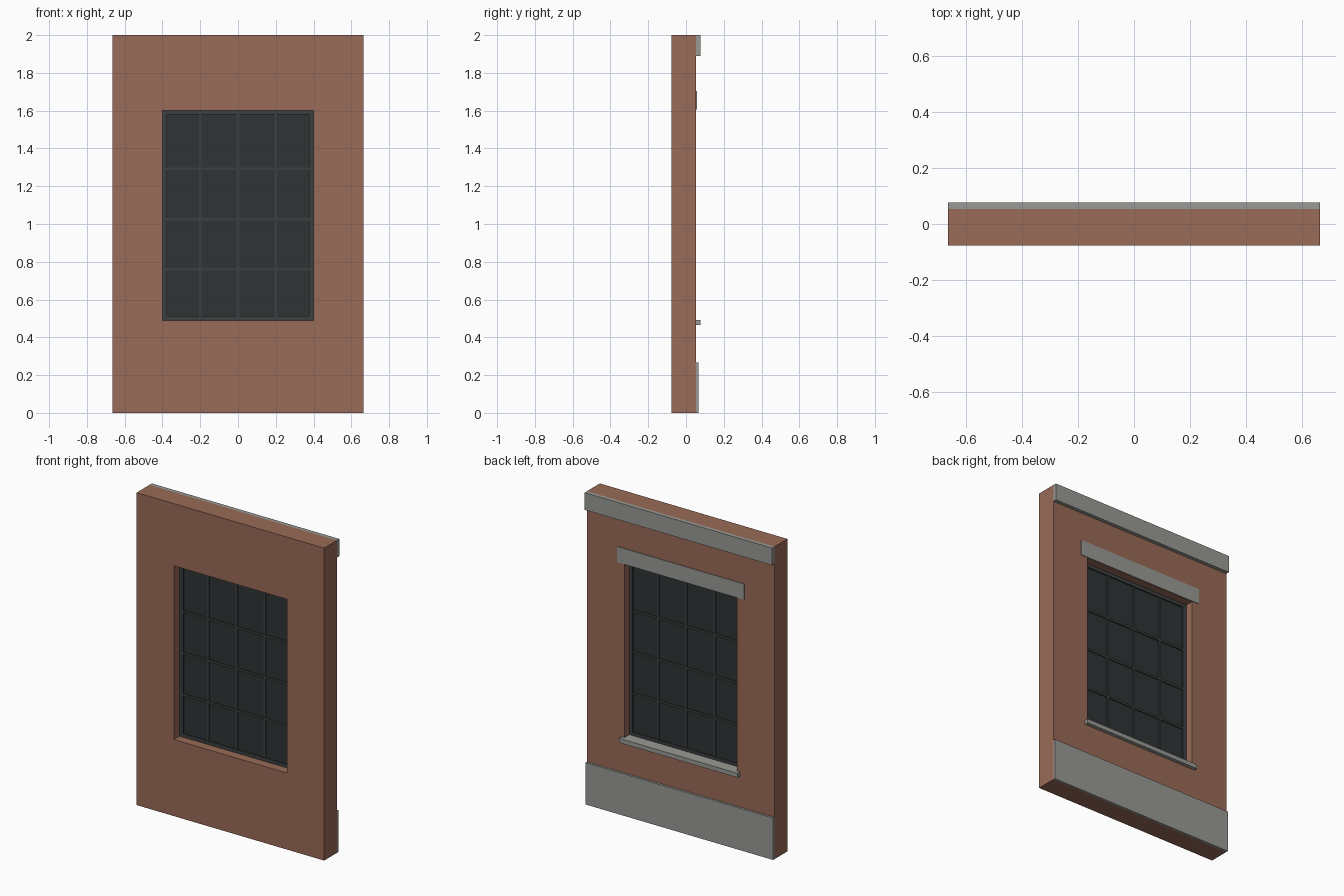
import bpy, bmesh

if "Cube" in bpy.data.objects:
    bpy.data.objects.remove(bpy.data.objects["Cube"])


def material(name, rgb):
    m = bpy.data.materials.new(name)
    m.diffuse_color = (*rgb, 1)
    m.use_nodes = True
    m.node_tree.nodes["Principled BSDF"].inputs["Base Color"].default_value = m.diffuse_color
    return m


brick = material("brick", (0.32, 0.145, 0.095))
stone = material("stone", (0.32, 0.32, 0.30))
metal = material("dark_metal", (0.045, 0.05, 0.052))
pane = material("dark_glass", (0.028, 0.033, 0.036))


def finish(name, bm, mat):
    bmesh.ops.recalc_face_normals(bm, faces=bm.faces)
    me = bpy.data.meshes.new(name)
    bm.to_mesh(me)
    bm.free()
    me.materials.append(mat)
    ob = bpy.data.objects.new(name, me)
    bpy.context.collection.objects.link(ob)
    return ob


def box(name, x, y, z, mat):
    bm = bmesh.new()
    bmesh.ops.create_cube(bm, size=1)
    for v in bm.verts:
        v.co = [r[0] + (c + 0.5) * (r[1] - r[0]) for c, r in zip(v.co, (x, y, z))]
    return finish(name, bm, mat)


def ring(name, outer, inner, y, mat):
    """Rectangular slab with a rectangular hole; rects are (half width, z0, z1)."""
    bm = bmesh.new()
    loops = []
    for yy in y:
        for w, z0, z1 in (outer, inner):
            pts = ((-w, z0), (w, z0), (w, z1), (-w, z1))
            loops.append([bm.verts.new((px, yy, pz)) for px, pz in pts])
    of, inf, ob, inb = loops
    for a, b in ((of, inf), (inf, inb), (inb, ob), (ob, of)):
        for i in range(4):
            j = (i + 1) % 4
            bm.faces.new((a[i], a[j], b[j], b[i]))
    return finish(name, bm, mat)


W = 0.664
BACK = 0.053

# Brick wall with window opening
ring("wall", (W, 0, 2), (0.4, 0.49, 1.602), (-0.077, BACK), brick)

# Stone trim on the back face
box("cornice", (-W, W), (BACK, 0.077), (1.89, 2), stone)
box("plinth", (-W, W), (BACK, 0.067), (0, 0.268), stone)
box("lintel", (-0.45, 0.45), (BACK, 0.057), (1.605, 1.705), stone)
box("sill", (-0.42, 0.42), (0.0, 0.077), (0.465, 0.493), stone)

# Window frame, glass and glazing bars
ring("window_frame", (0.4, 0.49, 1.602), (0.376, 0.512, 1.58), (-0.02, 0.002), metal)
box("glass", (-0.38, 0.38), (-0.011, -0.007), (0.505, 1.585), pane)
for i, x in enumerate((-0.2, 0, 0.2)):
    box(f"upright_bar_{i+1}", (x - 0.007, x + 0.007), (-0.017, -0.001), (0.51, 1.582), metal)
for i, z in enumerate((0.76, 1.026, 1.292)):
    box(f"cross_bar_{i+1}", (-0.378, 0.378), (-0.018, 0.0), (z - 0.007, z + 0.007), metal)
